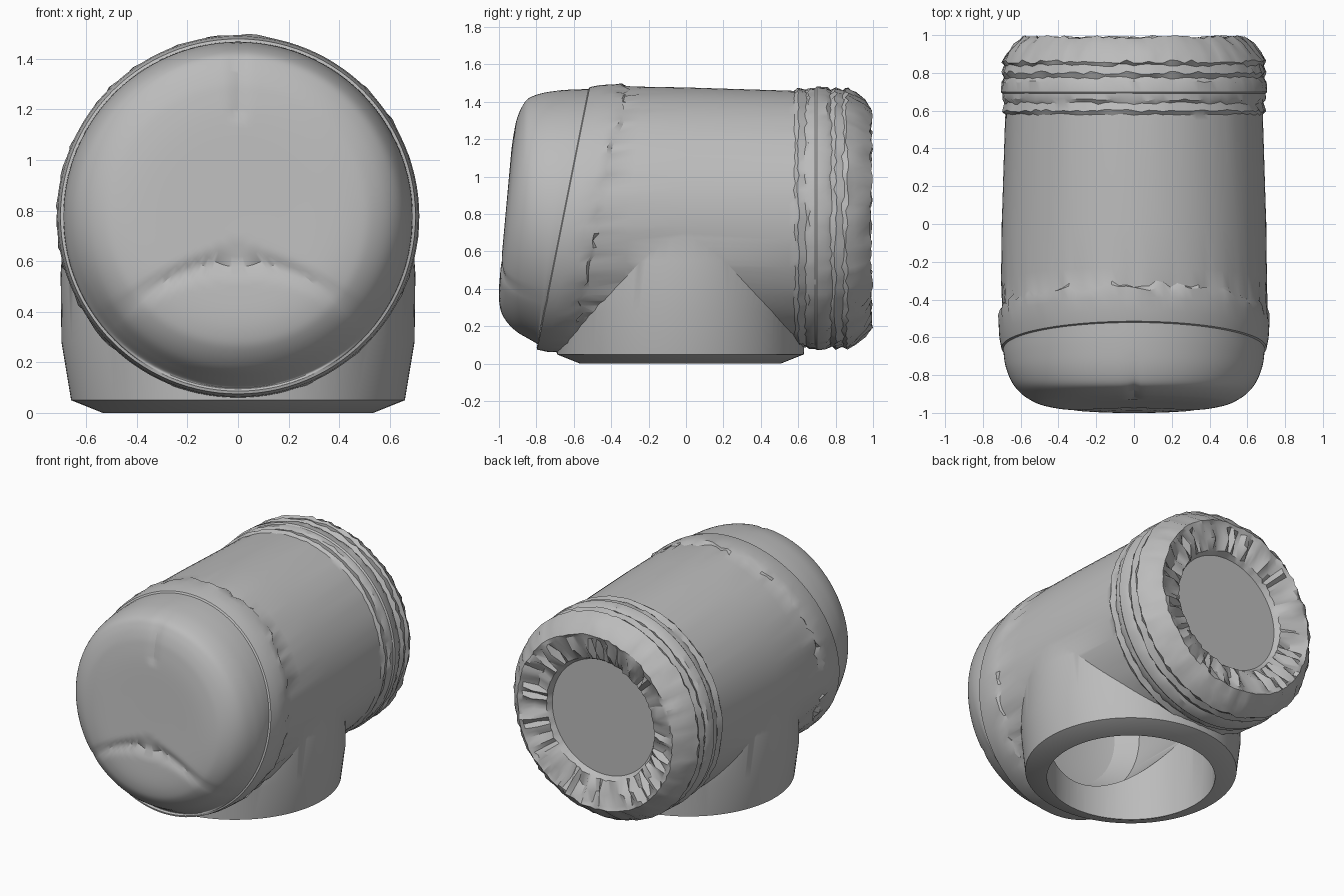
import bpy, bmesh, math, random
from mathutils import Vector

random.seed(7)
AXIS_Z = 0.777
SEGMENTS = 112

default = bpy.data.objects.get("Cube")
if default:
    bpy.data.objects.remove(default, do_unlink=True)

grey = bpy.data.materials.new("cast grey")
grey.use_nodes = True
grey.diffuse_color = (0.5, 0.5, 0.5, 1)
grey.node_tree.nodes["Principled BSDF"].inputs["Base Color"].default_value = (0.5, 0.5, 0.5, 1)


def lathe(name, rings, place):
    """Closed solid of revolution; rings are (along, radius, slant, jitter)."""
    bm = bmesh.new()
    loops = []
    for along, radius, slant, jitter in rings:
        if radius == 0:
            loops.append([bm.verts.new(place(along, 0, 0, 0))])
            continue
        loop = []
        for i in range(SEGMENTS):
            a = math.tau * i / SEGMENTS
            shift = random.uniform(-jitter, jitter)
            r = radius + random.uniform(-jitter, jitter) * 0.4
            loop.append(bm.verts.new(place(along + shift, r, a, slant)))
        loops.append(loop)
    for p, q in zip(loops, loops[1:]):
        for i in range(SEGMENTS):
            j = (i + 1) % SEGMENTS
            if len(p) == 1:
                bm.faces.new((p[0], q[j], q[i]))
            elif len(q) == 1:
                bm.faces.new((p[i], p[j], q[0]))
            else:
                bm.faces.new((p[i], p[j], q[j], q[i]))
    bmesh.ops.recalc_face_normals(bm, faces=bm.faces)
    mesh = bpy.data.meshes.new(name)
    bm.to_mesh(mesh)
    bm.free()
    mesh.materials.append(grey)
    obj = bpy.data.objects.new(name, mesh)
    bpy.context.collection.objects.link(obj)
    return obj


def refine(rings, parts):
    """Round a profile with a smooth curve through its rings."""
    pts = [Vector(r) for r in rings]
    out = [rings[0]]
    for i in range(len(pts) - 1):
        p, q = pts[i], pts[i + 1]
        before, after = pts[max(i - 1, 0)], pts[min(i + 2, len(pts) - 1)]
        m, n = (q - before) / 2, (after - p) / 2
        for k in range(1, parts + 1):
            t = k / parts
            ease = t * t * (3 - 2 * t)
            out.append(tuple(p.lerp(q, ease) + m * t * (1 - t) ** 2 - n * t * t * (1 - t)))
    return out


def along_pipe(y, r, a, slant):
    x, z = r * math.cos(a), r * math.sin(a)
    y += slant * z
    return Vector((x, y, z + AXIS_Z))


def creased_pipe(y, r, a, slant):
    v = along_pipe(y, r, a, slant)
    if v.y < -0.7:
        # Curved crease above the lower lip, and a short seam at the top
        z = v.z - AXIS_Z
        arch = -0.18 - 0.9 * v.x ** 2
        fade = max(0, 1 - abs(v.x) / 0.6)
        v.y += 0.03 * fade * math.exp(-((z - arch) / 0.03) ** 2)
        if z > 0.4:
            v.y += 0.012 * math.exp(-(v.x / 0.025) ** 2)
    return v


def upright(z, r, a, slant):
    return Vector((r * math.cos(a) * (1 + slant), r * math.sin(a) - 0.03, z))


# Rounded end cap, fuller at the top, with a slanted collar
cap = refine([(-0.965, 0, 0.09, 0), (-0.966, 0.2, 0.09, 0), (-0.966, 0.38, 0.09, 0),
              (-0.955, 0.48, 0.08, 0), (-0.935, 0.54, 0.06, 0), (-0.895, 0.6, 0.03, 0),
              (-0.84, 0.645, 0, 0), (-0.77, 0.675, 0.03, 0), (-0.71, 0.688, 0.12, 0),
              (-0.66, 0.691, 0.2, 0)], 5)
collar = [(-0.655, 0.702, 0.2, 0), (-0.6, 0.713, 0.2, 0), (-0.53, 0.717, 0.2, 0),
          (-0.475, 0.715, 0.2, 0.022), (-0.455, 0.702, 0.2, 0.022)]
# Straight barrel
barrel = [(-0.3, 0.704, 0.1, 0), (0, 0.7, 0, 0), (0.55, 0.683, 0, 0)]
# Rough ridges around the open end
ridges = [(0.58, 0.682, 0, 0.006), (0.6, 0.697, 0, 0.008), (0.64, 0.685, 0, 0.008),
          (0.66, 0.697, 0, 0.008), (0.69, 0.697, 0, 0), (0.7, 0.705, 0, 0),
          (0.75, 0.7, 0, 0.008), (0.775, 0.685, 0, 0.008), (0.8, 0.7, 0, 0.01),
          (0.84, 0.685, 0, 0.01), (0.86, 0.698, 0, 0.01), (0.9, 0.675, 0, 0.012),
          (0.95, 0.635, 0, 0.012), (0.99, 0.59, 0, 0.01)]
# Ragged socket with a flat floor
socket = [(0.98, 0.565, 0, 0.015), (0.955, 0.49, 0, 0.035), (0.93, 0.41, 0, 0.01),
          (0.895, 0.39, 0, 0), (0.895, 0, 0, 0)]
pipe = lathe("tee_body", cap + collar + barrel + ridges + socket, creased_pipe)

# Lower branch with a chamfered foot
branch = lathe("lower_branch", [(0, 0, 0, 0), (0, 0.535, 0, 0), (0.05, 0.66, 0, 0),
                                (0.28, 0.665, 0.05, 0), (0.55, 0.665, 0.055, 0),
                                (0.75, 0.655, 0.05, 0), (0.78, 0, 0, 0)], upright)

# Bores that hollow the fitting, widest behind the cap
bore_down = lathe("bore_down", [(-0.2, 0, 0, 0), (-0.2, 0.525, 0, 0),
                                (0.7, 0.525, 0, 0), (0.7, 0, 0, 0)], upright)
bore_along = lathe("bore_along", [(-0.82, 0, 0, 0), (-0.82, 0.3, 0, 0), (-0.76, 0.48, 0, 0),
                                  (-0.64, 0.58, 0, 0), (-0.1, 0.58, 0, 0), (0.1, 0.5, 0, 0),
                                  (0.55, 0.5, 0, 0), (0.7, 0.4, 0, 0), (0.7, 0, 0, 0)],
                   along_pipe)


def combine(target, other, operation):
    mod = target.modifiers.new("combine", 'BOOLEAN')
    mod.operation, mod.object, mod.solver = operation, other, 'EXACT'
    bpy.context.view_layer.objects.active = target
    bpy.ops.object.modifier_apply(modifier=mod.name)
    bpy.data.objects.remove(other, do_unlink=True)


combine(pipe, branch, 'UNION')
combine(pipe, bore_down, 'DIFFERENCE')
combine(pipe, bore_along, 'DIFFERENCE')

bpy.ops.object.select_all(action='DESELECT')
pipe.select_set(True)
bpy.context.view_layer.objects.active = pipe
bpy.ops.object.shade_smooth_by_angle(angle=math.radians(30))
